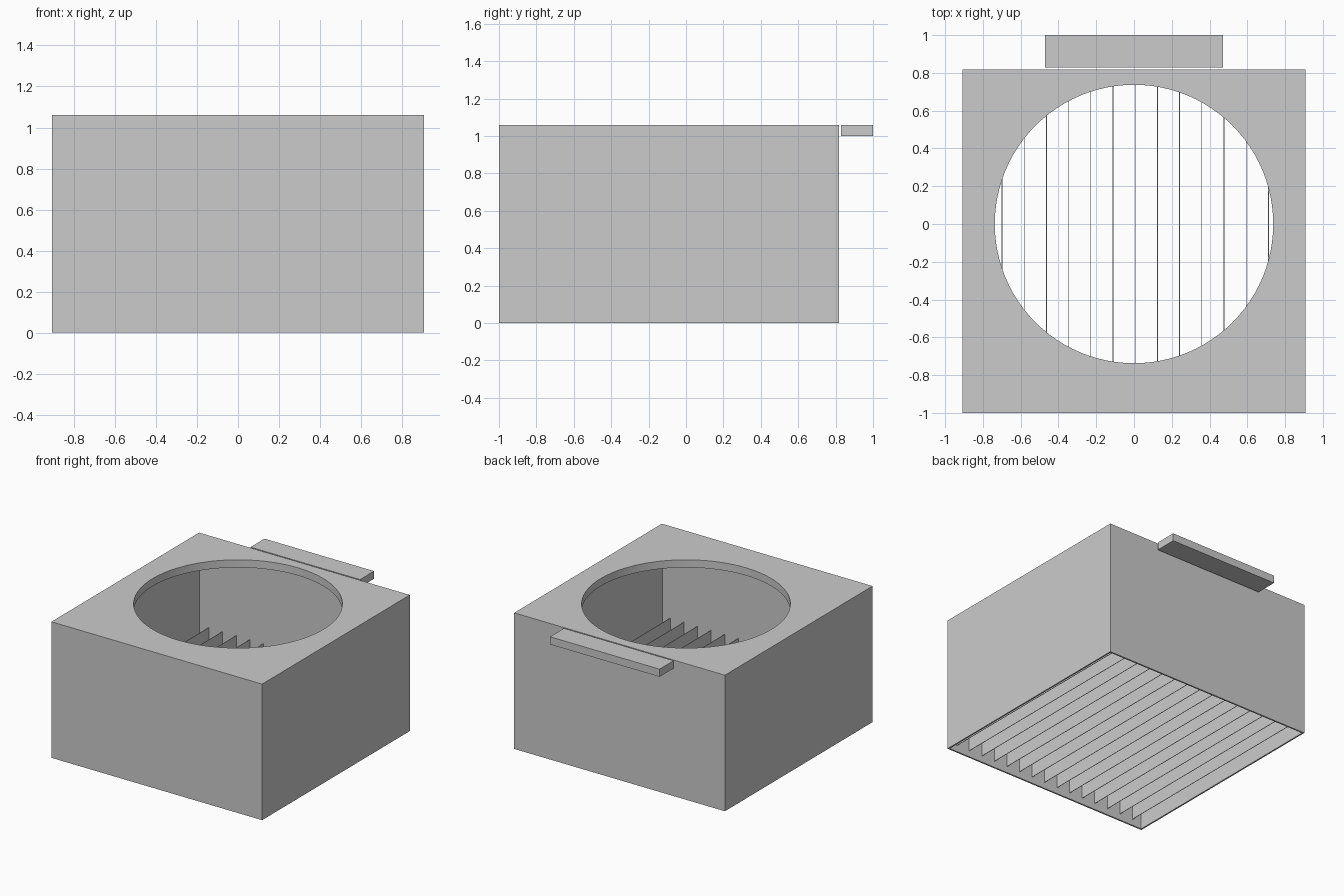
import bpy, math

if "Cube" in bpy.data.objects:
    bpy.data.objects.remove(bpy.data.objects["Cube"])

X, Y0, Y1, H = 0.908, -1.0, 0.818, 1.06   # housing extents
WALL, PLATE = 0.012, 0.06                 # wall and top plate thickness


def box(name, lo, hi):
    bpy.ops.mesh.primitive_cube_add(size=1)
    ob = bpy.context.object
    ob.name = name
    ob.location = [(a + b) / 2 for a, b in zip(lo, hi)]
    ob.scale = [b - a for a, b in zip(lo, hi)]
    bpy.ops.object.transform_apply(location=True, rotation=False, scale=True)
    return ob


def cut(target, cutter):
    mod = target.modifiers.new("cut", 'BOOLEAN')
    mod.operation = 'DIFFERENCE'
    mod.solver = 'EXACT'
    mod.object = cutter
    bpy.context.view_layer.objects.active = target
    bpy.ops.object.modifier_apply(modifier=mod.name)
    bpy.data.objects.remove(cutter)


# Housing: thin-walled box, open below, with a round opening in the top plate
housing = box("housing", (-X, Y0, 0), (X, Y1, H))
cut(housing, box("cavity", (-X + WALL, Y0 + WALL, -0.2),
                 (X - WALL, Y1 - WALL, H - PLATE)))
bpy.ops.mesh.primitive_cylinder_add(vertices=96, radius=0.737, depth=0.4,
                                    location=(0, 0, H))
cut(housing, bpy.context.object)
bpy.ops.object.select_all(action='DESELECT')
housing.select_set(True)
bpy.context.view_layer.objects.active = housing
bpy.ops.object.shade_smooth_by_angle(angle=math.radians(30))

# Rear tab level with the top plate
box("rear_tab", (-0.472, 0.828, H - PLATE), (0.472, 1.0, H))

# Row of thin upright fins across the open bottom
for i in range(15):
    x = -0.816 + 0.1175 * i
    box(f"fin_{i + 1}", (x - 0.002, Y0 + WALL, 0.05), (x + 0.002, Y1 - WALL, 0.35))
